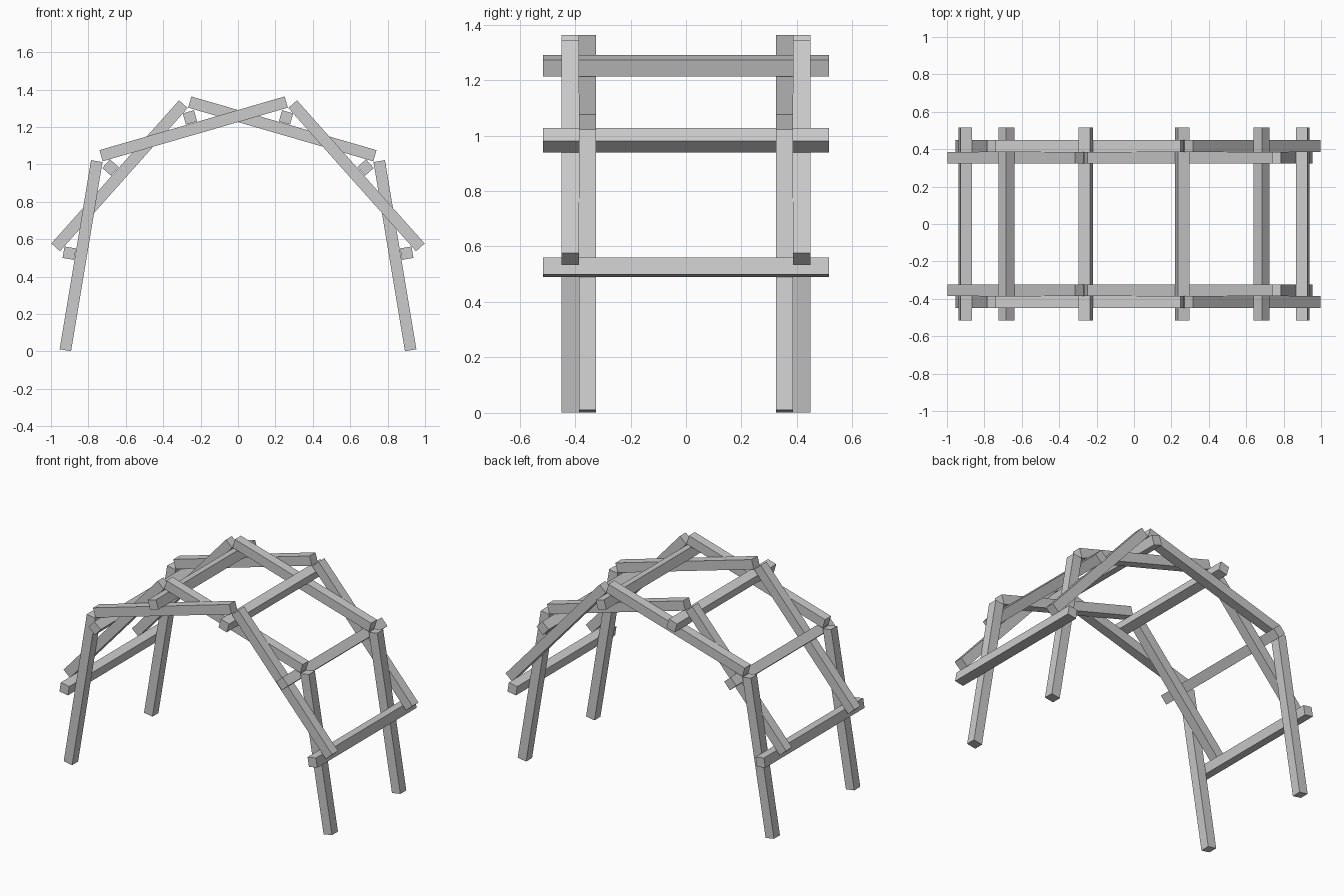
import bpy
from math import atan2, hypot
from mathutils import Matrix, Vector

cube = bpy.data.objects.get("Cube")
if cube:
    bpy.data.objects.remove(cube, do_unlink=True)

THICK = 0.062          # square section of every timber
OUTER, INNER = 0.417, 0.355   # the two neighbouring planes of each side frame
RUNG_LENGTH = 1.03

grey = bpy.data.materials.new("timber grey")
grey.use_nodes = True
color = (0.6, 0.6, 0.6, 1)
grey.diffuse_color = color
grey.node_tree.nodes["Principled BSDF"].inputs["Base Color"].default_value = color


def timber(name, center, size, angle):
    """Square timber, turned in the front plane by angle."""
    bpy.ops.mesh.primitive_cube_add(size=1)
    ob = bpy.context.object
    ob.name = name
    ob.data.transform(Matrix.Rotation(-angle, 4, 'Y') @ Matrix.Diagonal((*size, 1)))
    ob.location = center
    ob.data.materials.append(grey)


def beam(name, start, end, y):
    """Timber between two (x, z) end points."""
    a, b = Vector(start), Vector(end)
    d, mid = b - a, (a + b) / 2
    timber(name, (mid.x, y, mid.y), (hypot(*d), THICK, THICK), atan2(d.y, d.x))


LEG = ((-0.923, 0.006), (-0.755, 1.017))
BRACE = ((-0.975, 0.556), (-0.292, 1.322))
TOP = ((-0.732, 1.046), (0.258, 1.333))
RUNGS = {"lower_rung": ((-0.902, 0.525), LEG),
         "middle_rung": ((-0.682, 0.983), BRACE),
         "upper_rung": ((-0.257, 1.251), TOP)}


def flip(points, side):
    return [(x * side, z) for x, z in points]


for side, side_name in ((-1, "left"), (1, "right")):
    # legs, braces and top beams interlock: mirrored halves swap planes
    leg_y, brace_y = (OUTER, INNER) if side == 1 else (INNER, OUTER)
    for front in (-1, 1):
        label = f"{'front' if front < 0 else 'back'}_{side_name}"
        beam(f"{label}_leg", *flip(LEG, side), leg_y * front)
        beam(f"{label}_brace", *flip(BRACE, side), brace_y * front)
        beam(f"{label}_top_beam", *flip(TOP, side), leg_y * front)
    # cross rungs lie square to the timber that carries them
    for name, ((x, z), (a, b)) in RUNGS.items():
        angle = atan2(b[1] - a[1], b[0] - a[0]) * side
        timber(f"{side_name}_{name}", (x * side, 0, z),
               (THICK, RUNG_LENGTH, THICK), angle)
